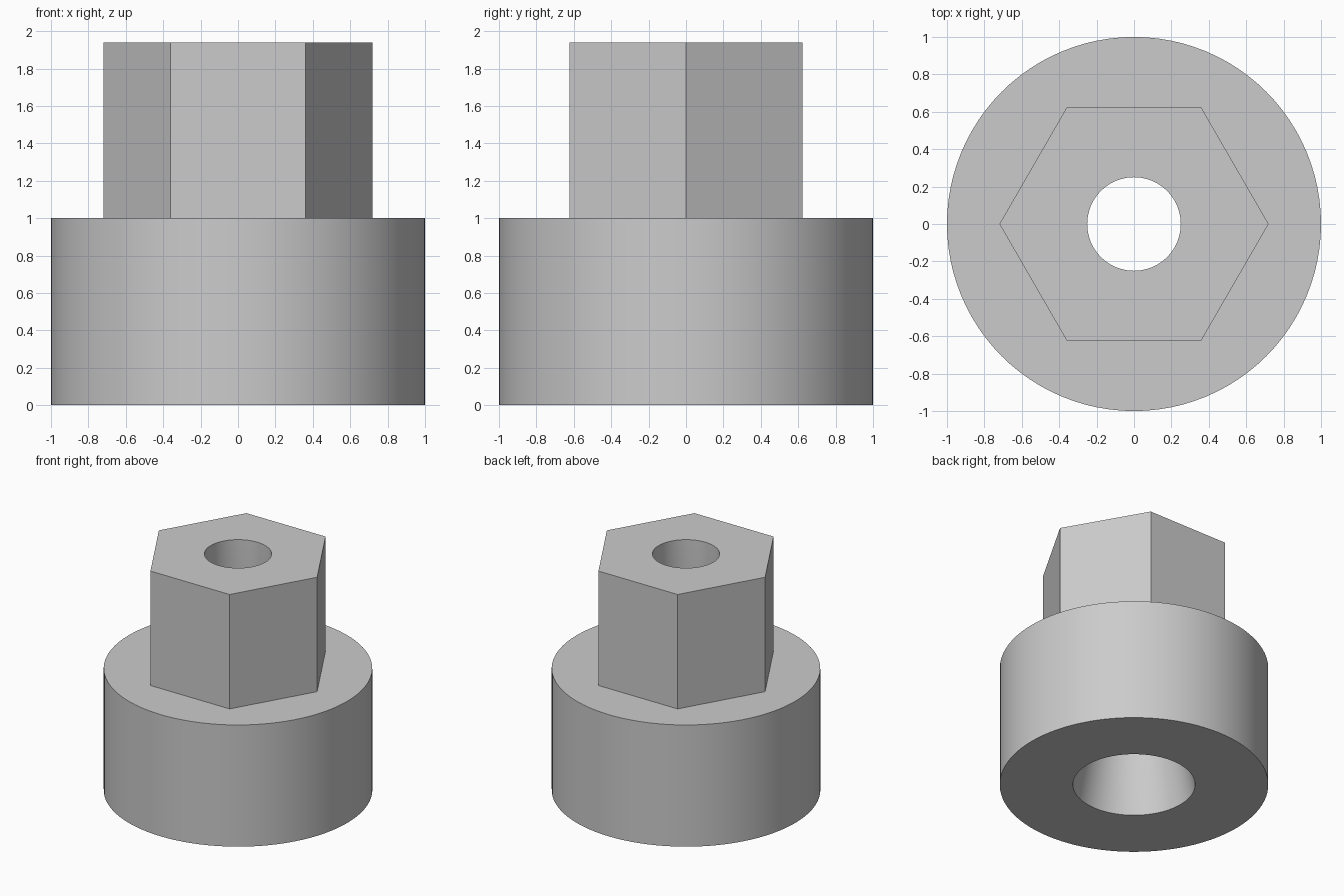
import bpy, bmesh
from math import pi, cos, sin, radians

cube = bpy.data.objects.get("Cube")
if cube:
    bpy.data.objects.remove(cube, do_unlink=True)

SEGMENTS = 96
BASE_TOP, HEX_TOP = 1.0, 1.94

# Single grey material
grey = bpy.data.materials.new("plain_grey")
grey.use_nodes = True
colour = (0.6, 0.6, 0.6, 1)
grey.diffuse_color = colour
grey.node_tree.nodes["Principled BSDF"].inputs["Base Color"].default_value = colour


def circle(radius):
    return lambda angle: radius


def hexagon(apothem):
    # Corners lie on the x axis, flats face front and back
    return lambda angle: apothem / cos(angle % (pi / 3) - pi / 6)


# Closed profile: round base, hexagonal head, straight bore, tapered socket
profile = [
    (circle(1.0), 0),
    (circle(1.0), BASE_TOP),
    (hexagon(0.623), BASE_TOP),
    (hexagon(0.623), HEX_TOP),
    (circle(0.25), HEX_TOP),
    (circle(0.25), BASE_TOP),
    (circle(0.455), 0),
]

bm = bmesh.new()
rings = []
for radius, z in profile:
    ring = []
    for i in range(SEGMENTS):
        a = 2 * pi * i / SEGMENTS
        r = radius(a)
        ring.append(bm.verts.new((r * cos(a), r * sin(a), z)))
    rings.append(ring)

# Skin neighbouring rings, closing the last back to the first
for lower, upper in zip(rings, rings[1:] + rings[:1]):
    for i in range(SEGMENTS):
        j = (i + 1) % SEGMENTS
        bm.faces.new((lower[i], lower[j], upper[j], upper[i]))
bmesh.ops.recalc_face_normals(bm, faces=bm.faces)

mesh = bpy.data.meshes.new("hex_hub")
bm.to_mesh(mesh)
bm.free()
mesh.materials.append(grey)
hub = bpy.data.objects.new("hex_hub", mesh)
bpy.context.collection.objects.link(hub)

# Smooth round walls, crisp rims and hexagon corners
bpy.ops.object.select_all(action="DESELECT")
hub.select_set(True)
bpy.context.view_layer.objects.active = hub
bpy.ops.object.shade_smooth_by_angle(angle=radians(30))
